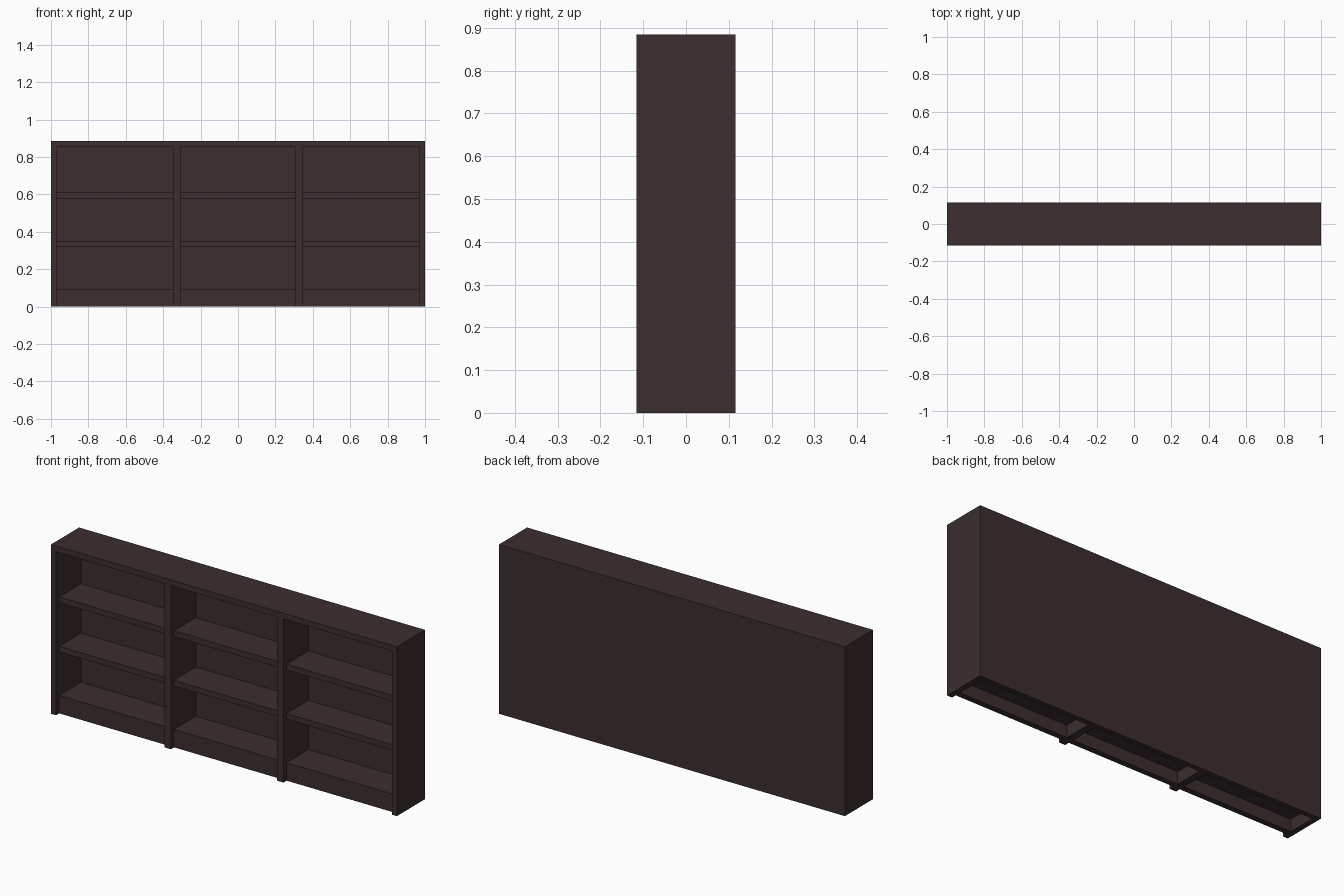
import bpy
import bmesh
from mathutils import Matrix, Vector

cube = bpy.data.objects.get("Cube")
if cube:
    bpy.data.objects.remove(cube, do_unlink=True)

# Overall size and board thicknesses
HALF_W, HALF_D, HEIGHT = 1.0, 0.116, 0.885
BOARD = 0.03
RECESS = 0.026
BACK_Y = HALF_D - 0.026          # inner face of the back panel
FRONT_Y = -HALF_D + RECESS       # front edge of shelves and plinths
BAYS = {"right": (-0.971, -0.344), "middle": (-0.307, 0.307), "left": (0.344, 0.971)}
SHELVES = {"bottom": 0.064, "lower": 0.321, "upper": 0.579}

wood = bpy.data.materials.new("dark brown wood")
colour = (0.045, 0.027, 0.028, 1.0)
wood.diffuse_color = colour
wood.use_nodes = True
wood.node_tree.nodes["Principled BSDF"].inputs["Base Color"].default_value = colour


def boxes(name, bounds):
    """One object made of boxes, each given by its low and high corner."""
    bm = bmesh.new()
    for low, high in bounds:
        low, high = Vector(low), Vector(high)
        matrix = Matrix.Translation((low + high) / 2) @ Matrix.Diagonal((*(high - low), 1))
        bmesh.ops.create_cube(bm, size=1, matrix=matrix)
    mesh = bpy.data.meshes.new(name)
    bm.to_mesh(mesh)
    bm.free()
    mesh.materials.append(wood)
    obj = bpy.data.objects.new(name, mesh)
    bpy.context.collection.objects.link(obj)
    return obj


# Case: a solid block with three bays cut out, open at the front and below
case = boxes("case", [((-HALF_W, -HALF_D, 0), (HALF_W, HALF_D, HEIGHT))])
cutter = boxes("bay_cutter", [((x0, -HALF_D - 0.1, -0.1), (x1, BACK_Y, HEIGHT - BOARD))
                              for x0, x1 in BAYS.values()])
cutter.hide_render = True
cut = case.modifiers.new("bays", "BOOLEAN")
cut.operation = "DIFFERENCE"
cut.solver = "EXACT"
cut.object = cutter
bpy.context.view_layer.objects.active = case
bpy.ops.object.modifier_apply(modifier=cut.name)
bpy.data.objects.remove(cutter, do_unlink=True)

# Shelves and recessed plinth in every bay
for side, (x0, x1) in BAYS.items():
    for level, z in SHELVES.items():
        boxes(f"{side}_{level}_shelf", [((x0, FRONT_Y, z), (x1, BACK_Y, z + BOARD))])
    boxes(f"{side}_plinth", [((x0, FRONT_Y, 0), (x1, FRONT_Y + BOARD, SHELVES["bottom"]))])
